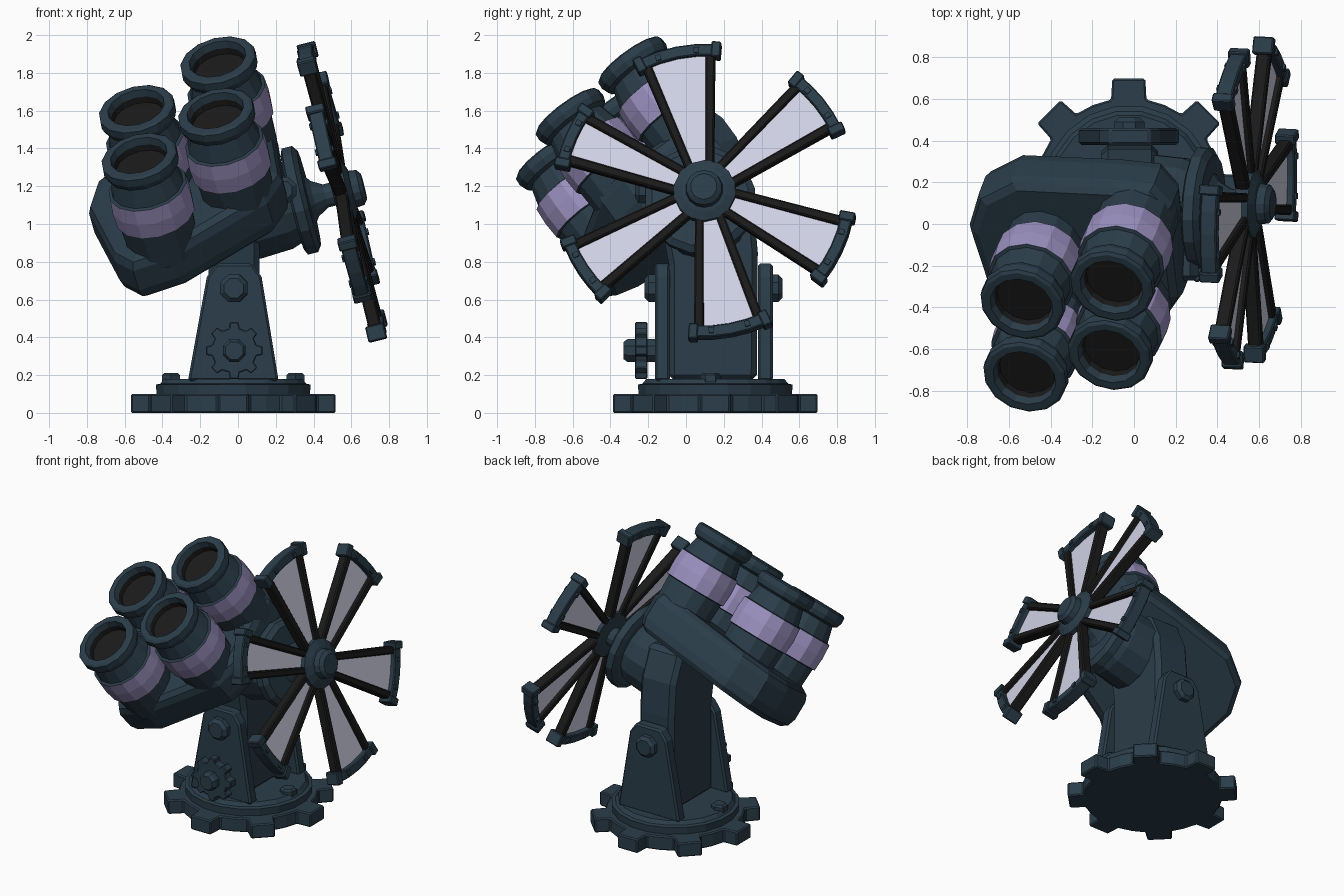
import bpy, bmesh, math
from mathutils import Matrix, Vector

if "Cube" in bpy.data.objects:
    bpy.data.objects.remove(bpy.data.objects["Cube"])

def material(name, rgb):
    m = bpy.data.materials.new(name)
    m.diffuse_color = (*rgb, 1)
    m.use_nodes = True
    m.node_tree.nodes["Principled BSDF"].inputs["Base Color"].default_value = m.diffuse_color
    return m

STEEL = material("dark blue steel", (0.024, 0.047, 0.068))
LILAC = material("lilac band", (0.33, 0.285, 0.53))
BLACK = material("soot black", (0.0105, 0.0105, 0.0105))
SAIL = material("pale sail cloth", (0.65, 0.66, 0.80))

def finish(name, bm, mats, mat=None, bevel=0):
    if mat is not None:
        bm.transform(mat)
    bmesh.ops.recalc_face_normals(bm, faces=bm.faces)
    me = bpy.data.meshes.new(name)
    bm.to_mesh(me)
    bm.free()
    for m in mats:
        me.materials.append(m)
    ob = bpy.data.objects.new(name, me)
    bpy.context.collection.objects.link(ob)
    if bevel:
        b = ob.modifiers.new("bevel", 'BEVEL')
        b.width = bevel
        b.segments = 1
    return ob

def loft(name, rings, mat, matrix=None, bevel=0):
    """Closed solid through rings of 3D points."""
    bm = bmesh.new()
    vs = [[bm.verts.new(p) for p in r] for r in rings]
    n = len(vs[0])
    for a, b in zip(vs, vs[1:]):
        for i in range(n):
            bm.faces.new((a[i], a[(i + 1) % n], b[(i + 1) % n], b[i]))
    bm.faces.new(vs[0][::-1])
    bm.faces.new(vs[-1])
    return finish(name, bm, [mat], matrix, bevel)

def prism(name, pts, lo, hi, mat, matrix=None, bevel=0):
    return loft(name, [[(x, y, z) for x, y in pts] for z in (lo, hi)], mat, matrix, bevel)

def lathe(name, prof, n, mats, matrix=None, seg_mat=None):
    """Revolve (radius, height) points about z; the two ends are capped."""
    bm = bmesh.new()
    rings = [[bm.verts.new((r * math.cos(math.tau * (i + .5) / n),
                            r * math.sin(math.tau * (i + .5) / n), h)) for i in range(n)] for r, h in prof]
    for k, (a, b) in enumerate(zip(rings, rings[1:])):
        for i in range(n):
            f = bm.faces.new((a[i], a[(i + 1) % n], b[(i + 1) % n], b[i]))
            f.material_index = seg_mat[k] if seg_mat else 0
    bm.faces.new(rings[0][::-1])
    bm.faces.new(rings[-1]).material_index = seg_mat[-1] if seg_mat else 0
    return finish(name, bm, mats, matrix)

def gear(r, ro, teeth, wide, tip):
    """Gear outline: body radius r, tooth radius ro, tooth half angles wide and tip."""
    pts = []
    for k in range(teeth):
        c = math.tau * k / teeth
        for rr, da in ((r, -wide), (ro, -tip), (ro, tip), (r, wide), (r, math.pi / teeth)):
            pts.append((rr * math.cos(c + da), rr * math.sin(c + da)))
    return pts

T = Matrix.Translation
FRONT = Matrix.Rotation(math.pi / 2, 4, 'X')      # local z -> -y, local y -> z

def frame(x, y, z, o):
    m = Matrix((x, y, z)).transposed().to_4x4()
    m.translation = o
    return m

# Tilted gun frame: local x across the barrels, y up-back, z along the barrels
ax = Vector((.97, -.05, .24)).normalized()
au = Vector((-.2, -.58, .79))
au = (au - ax * au.dot(ax)).normalized()
GUN = frame(ax, au.cross(ax), au, (0, .1, 1.1))
e1 = Vector((0, 1, 0))
e1 = (e1 - ax * e1.dot(ax)).normalized()
e2 = ax.cross(e1)

# ---- base ----
BASE = T((-.025, .155, 0))
prism("base_gear", gear(.45, .548, 8, .19, .145), 0, .10, STEEL, BASE, .008)
lathe("base_turntable", [(.41, .09), (.415, .15), (.39, .155), (.37, .18)], 20, [STEEL], BASE)
for s in (-1, 1):
    lathe("base_bolt", [(.055, .16), (.055, .20), (.04, .212)], 6, [STEEL], T((-.025 + s * .33, .13, 0)))

# ---- side supports with pivot bolts ----
plate = [(-.265, .17), (.215, .17), (.125, .72), (.075, .79), (-.115, .79), (-.165, .72)]
for nm, lo, hi, out in (("front", .085, .165, .165), ("rear", -.46, -.38, -.46)):
    prism(nm + "_support", plate, lo, hi, STEEL, FRONT, .012)
    d = .055 if out > 0 else -.05
    lathe(nm + "_pivot_bolt", [(.08, out - d), (.078, out + d * .6), (.055, out + d)], 8, [STEEL],
          FRONT @ T((-.022, .66, 0)))

# ---- small hand gear ----
HG = FRONT @ T((-.02, .33, 0))
prism("hand_gear", gear(.12, .152, 8, .24, .15), .205, .27, STEEL, HG, .005)
lathe("hand_gear_hub", [(.065, .15), (.065, .31), (.05, .33)], 8, [STEEL], HG)

# ---- central column, profile in y-z ----
col = [(-.09, .17), (.375, .17), (.38, .85), (.36, 1.08), (.27, 1.28), (-.1, 1.25), (-.13, 1.0), (-.09, .78)]
loft("column", [[(x, y, z) for y, z in col] for x in (-.155, .115)], STEEL, None, .03)

# ---- cradle plate holding the barrels, rising slightly to the right ----
outline = [(-.77, -.03), (-.70, .17), (-.52, .29), (0, .33), (.2, .33), (.28, .22), (.28, -.3),
           (.18, -.45), (-.36, -.66), (-.59, -.66), (-.68, -.52)]
cx, cy = -.2, -.1
rings = []
for s, u in ((.9, -.005), (.97, .025), (1, .08), (1, .21), (.97, .255), (.9, .28)):
    rings.append([(cx + (x - cx) * s, cy + (y - cy) * s, u + .09 * (x + .66)) for x, y in outline])
loft("barrel_cradle", rings, STEEL, GUN)

# ---- four barrels ----
prof = [(.19, -.62), (.20, -.40), (.215, -.395), (.22, -.30), (.213, -.21), (.196, -.205), (.168, -.10),
        (.195, -.085), (.208, -.05), (.205, -.01), (.19, 0), (.155, 0), (.145, -.04), (.14, -.075)]
seg = [0, 0, 1, 1, 0, 0, 0, 0, 0, 0, 0, 0, 2]
for nm, x, v, u in (("front_left", -.405, -.48, .81), ("rear_left", -.375, -.05, .81),
                    ("front_right", .04, -.30, .845), ("rear_right", .10, .125, .865)):
    lathe(nm + "_barrel", prof, 14, [STEEL, LILAC, BLACK], GUN @ T((x, v, u)), seg)

# ---- wheel arm, flange and shaft along the tilted x axis ----
WHEEL = frame(e1, e2, ax, (.55, .10, 1.17))
ARM = WHEEL @ T((-.035, .01, 0))
lathe("wheel_arm", [(.20, -.62), (.25, -.5), (.24, -.32), (.21, -.24)], 14, [STEEL], ARM)
lathe("wheel_flange", [(.26, -.265), (.295, -.25), (.295, -.20), (.26, -.175)], 16, [STEEL], ARM)
lathe("wheel_shaft", [(.17, -.2), (.10, -.15), (.065, -.09), (.065, .01)], 12, [STEEL], WHEEL)
lathe("wheel_hub", [(.10, -.045), (.165, -.03), (.165, .035), (.12, .055), (.10, .06), (.095, .10), (.07, .12)],
      14, [STEEL], WHEEL)
lathe("arm_bolt", [(.075, .05), (.075, .25), (.05, .27)], 8, [STEEL], FRONT @ T((.24, 1.18, 0)))

# ---- six hand-set sail blades: angle and half spread in degrees ----
for deg, half in ((38, 13), (101, 15.5), (156.5, 11.5), (213, 12.5), (280, 14.5), (335.2, 13.5)):
    B = WHEEL @ Matrix.Rotation(math.radians(deg), 4, 'Z')
    w = .745 * math.sin(math.radians(half))
    prism("sail", [(.13, -.045), (.73, -w + .02), (.75, 0), (.73, w - .02), (.13, .045)], -.006, .006, SAIL, B)
    for s in (-1, 1):
        prism("sail_spar", [(.13, s * .03), (.13, s * .075), (.745, s * (w + .002)), (.755, s * (w - .048))],
              -.034, .034, BLACK, B, .008)
    angs = [math.radians(half * a) for a in (-1, -.5, 0, .5, 1)]
    arc = [(.80 * math.cos(a), .80 * math.sin(a)) for a in angs]
    arc += [(.738 * math.cos(a), .738 * math.sin(a)) for a in reversed(angs)]
    prism("sail_tip_bar", arc, -.04, .04, STEEL, B, .006)
    for a in angs[::4]:
        prism("tip_bar_end", [(.728, -.025), (.812, -.025), (.812, .025), (.728, .025)], -.05, .05, STEEL,
              B @ Matrix.Rotation(a, 4, 'Z'), .006)
    for a in angs[1:4:2]:
        prism("tip_bar_stud", [(.75, -.014), (.78, -.014), (.78, .014), (.75, .014)], -.05, .05, STEEL,
              B @ Matrix.Rotation(a, 4, 'Z'))
